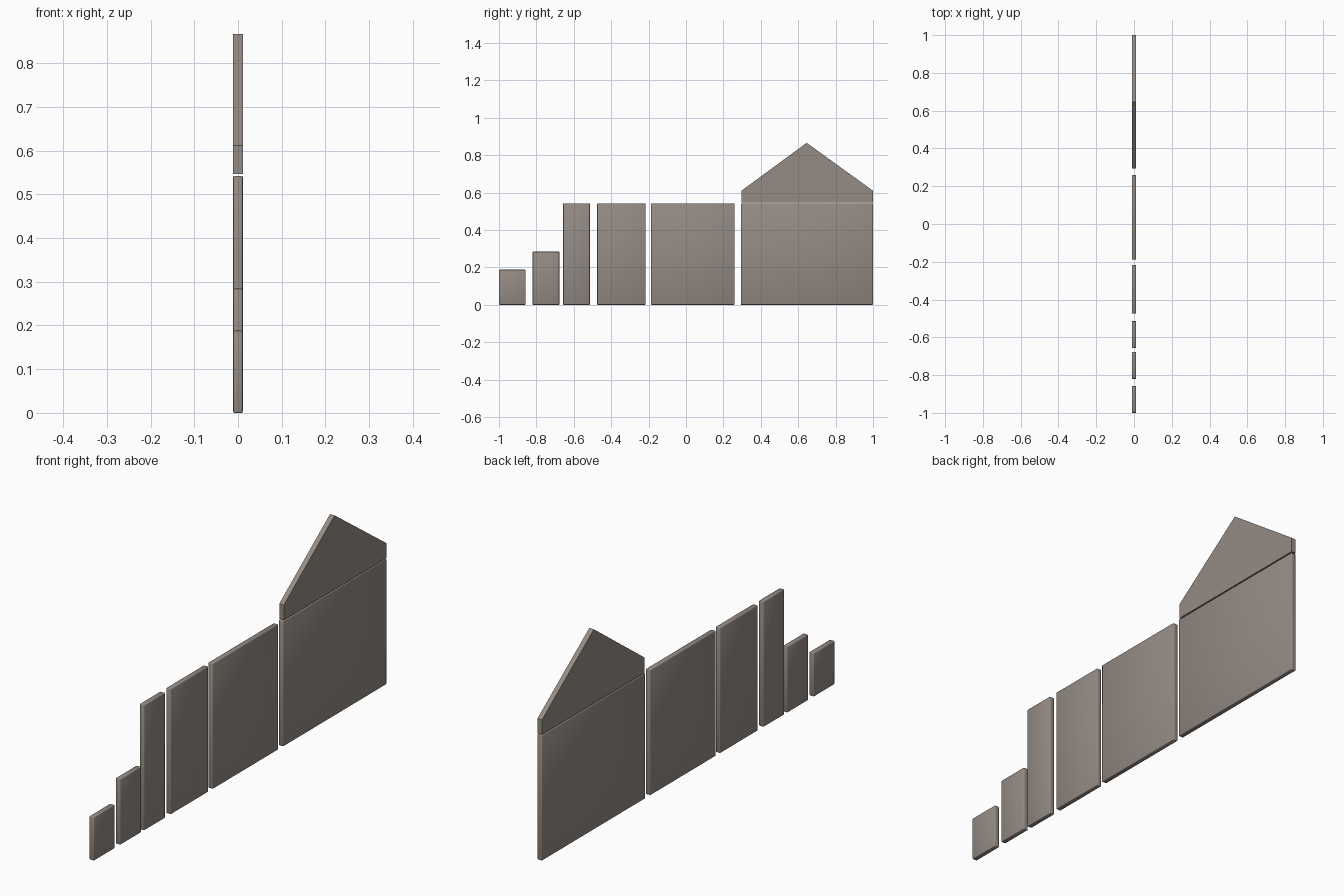
import bpy, bmesh

if "Cube" in bpy.data.objects:
    bpy.data.objects.remove(bpy.data.objects["Cube"])

T = 0.011  # half thickness of every panel

stone = bpy.data.materials.new("warm_grey")
stone.diffuse_color = (0.30, 0.26, 0.23, 1)
stone.use_nodes = True
stone.node_tree.nodes["Principled BSDF"].inputs["Base Color"].default_value = stone.diffuse_color


def panel(name, profile, bevel=0.0):
    """Extrude a (y, z) outline through the thickness, optionally softened."""
    bm = bmesh.new()
    face = bm.faces.new([bm.verts.new((-T, y, z)) for y, z in profile])
    new = bmesh.ops.extrude_face_region(bm, geom=[face])["geom"]
    bmesh.ops.translate(bm, vec=(2 * T, 0, 0),
                        verts=[v for v in new if isinstance(v, bmesh.types.BMVert)])
    bmesh.ops.recalc_face_normals(bm, faces=bm.faces)
    if bevel:
        bmesh.ops.bevel(bm, geom=bm.edges[:], offset=bevel, segments=2,
                        profile=0.5, affect='EDGES')
        for f in bm.faces:
            f.smooth = True
    me = bpy.data.meshes.new(name)
    bm.to_mesh(me)
    bm.free()
    me.materials.append(stone)
    ob = bpy.data.objects.new(name, me)
    bpy.context.collection.objects.link(ob)
    return ob


# Row of rectangular panels: name, y start, y end, height
for name, a, b, h in [
    ("low_panel", -1.0, -0.858, 0.188),
    ("short_panel", -0.82, -0.677, 0.284),
    ("narrow_panel", -0.657, -0.514, 0.542),
    ("medium_panel", -0.475, -0.217, 0.542),
    ("wide_panel", -0.188, 0.26, 0.542),
    ("gable_wall_panel", 0.293, 1.0, 0.542),
]:
    panel(name, [(a, 0), (b, 0), (b, h), (a, h)], 0.003)

# Pointed gable standing on the widest panel
panel("gable_top", [(0.298, 0.546), (1.0, 0.546), (1.0, 0.61),
                    (0.645, 0.866), (0.298, 0.611)])
